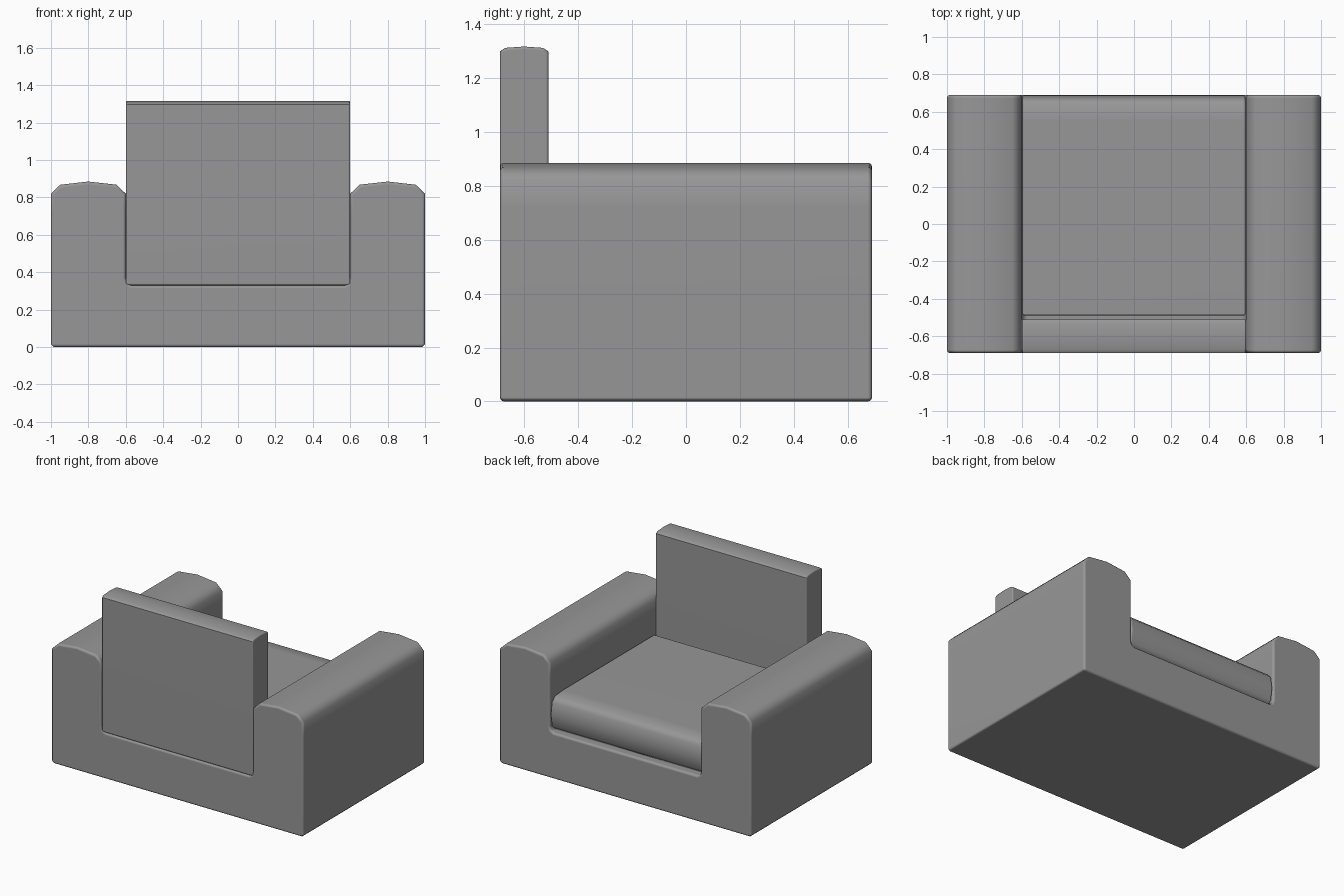
import bpy, bmesh
from math import radians

cube = bpy.data.objects.get("Cube")
if cube:
    bpy.data.objects.remove(cube, do_unlink=True)

fabric = bpy.data.materials.new("grey fabric")
fabric.use_nodes = True
GREY = (0.31, 0.31, 0.31, 1)
fabric.diffuse_color = GREY
fabric.node_tree.nodes["Principled BSDF"].inputs["Base Color"].default_value = GREY


def extrude_profile(name, profile, axis, half, bevel):
    """Extrude a closed (u, z) profile to both sides along x or y, with softened end rims."""
    def place(u, z, s):
        return (s, u, z) if axis == "x" else (u, s, z)
    bm = bmesh.new()
    first = bm.faces.new([bm.verts.new(place(u, z, -half)) for u, z in profile])
    last = bmesh.ops.extrude_face_region(bm, geom=[first], use_keep_orig=True)["geom"]
    end = [v for v in last if isinstance(v, bmesh.types.BMVert)]
    shift = (2 * half, 0, 0) if axis == "x" else (0, 2 * half, 0)
    bmesh.ops.translate(bm, vec=shift, verts=end)
    bmesh.ops.recalc_face_normals(bm, faces=bm.faces)
    k = 0 if axis == "x" else 1
    rims = [e for e in bm.edges if abs(e.verts[0].co[k] - e.verts[1].co[k]) < half]
    bmesh.ops.bevel(bm, geom=rims, offset=bevel, segments=3, profile=0.5,
                    affect="EDGES", clamp_overlap=True)
    mesh = bpy.data.meshes.new(name)
    bm.to_mesh(mesh)
    bm.free()
    mesh.materials.append(fabric)
    obj = bpy.data.objects.new(name, mesh)
    bpy.context.collection.objects.link(obj)
    bpy.ops.object.select_all(action="DESELECT")
    obj.select_set(True)
    bpy.context.view_layer.objects.active = obj
    bpy.ops.object.shade_smooth_by_angle(angle=radians(50))
    normals = obj.modifiers.new("soft shading", "WEIGHTED_NORMAL")
    normals.keep_sharp = True
    return obj


# One-piece body: floor with two crowned arms, profile mirrored across the middle
arm = [(0.57, 0.33), (0.592, 0.342), (0.6, 0.37), (0.6, 0.72), (0.6, 0.82),
       (0.65, 0.868), (0.8, 0.885), (0.95, 0.868), (1.0, 0.82), (1.0, 0.72),
       (1.0, 0.015), (0.985, 0)]
body = arm + [(-x, z) for x, z in reversed(arm)]
extrude_profile("body_with_arms", body, "y", 0.69, 0.016)

# Seat cushion with a bulging front
seat = [(-0.48, 0.33), (0.64, 0.33), (0.675, 0.37), (0.688, 0.455), (0.675, 0.54),
        (0.64, 0.575), (0.55, 0.583), (-0.48, 0.583), (-0.49, 0.573), (-0.49, 0.34)]
extrude_profile("seat_cushion", seat, "x", 0.597, 0.012)

# Upright backrest with a crowned top
back = [(-0.68, 0.33), (-0.52, 0.33), (-0.51, 0.34), (-0.51, 1.298), (-0.53, 1.311),
        (-0.6, 1.316), (-0.67, 1.311), (-0.69, 1.298), (-0.69, 0.34)]
extrude_profile("backrest", back, "x", 0.6, 0.01)
